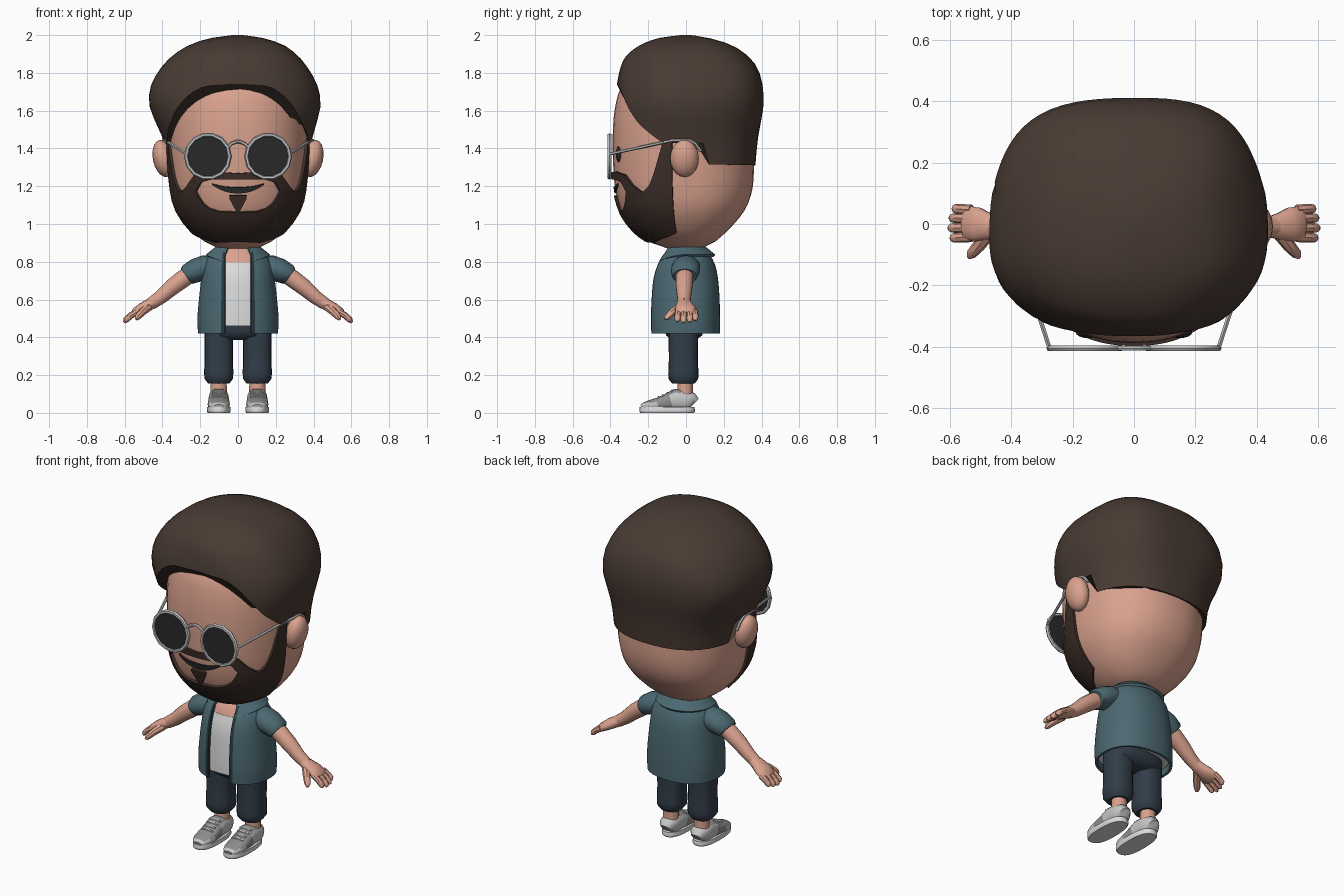
import bpy, bmesh, math
from mathutils import Vector

if "Cube" in bpy.data.objects:
    bpy.data.objects.remove(bpy.data.objects["Cube"])

def mat(name, r, g, b):
    m = bpy.data.materials.new(name)
    m.diffuse_color = (r, g, b, 1)
    m.use_nodes = True
    m.node_tree.nodes["Principled BSDF"].inputs["Base Color"].default_value = m.diffuse_color
    return m

SKIN = mat("skin", .70, .36, .27)
HAIR = mat("hair_brown", .066, .043, .033)
BEARD = mat("beard_brown", .045, .027, .021)
TEAL = mat("shirt_teal", .072, .14, .168)
DTEAL = mat("placket_dark_teal", .02, .04, .05)
NAVY = mat("trouser_navy", .031, .047, .066)
WHITE = mat("white", .72, .72, .72)
METAL = mat("light_grey", .56, .56, .56)
GREY = mat("mid_grey", .27, .27, .27)
BLACK = mat("lens_black", .022, .022, .022)

def finish(o, mats, angle=40):
    for m in mats:
        o.data.materials.append(m)
    bpy.ops.object.select_all(action='DESELECT')
    o.select_set(True)
    bpy.context.view_layer.objects.active = o
    for md in list(o.modifiers):
        bpy.ops.object.modifier_apply(modifier=md.name)
    bpy.ops.object.shade_smooth_by_angle(angle=math.radians(angle))
    return o

def grid(name, P, nu, nv, mats, wrap=True, caps=True, thick=0, rule=None, angle=40):
    """Surface from P(u, v) with u, v in 0..1; wrapped round u when closed."""
    bm = bmesh.new()
    n = nu if wrap else nu + 1
    V = [[bm.verts.new(P(i / nu, j / nv)) for i in range(n)] for j in range(nv + 1)]
    for j in range(nv):
        for i in range(nu):
            k = (i + 1) % n
            f = bm.faces.new((V[j][i], V[j][k], V[j + 1][k], V[j + 1][i]))
            if rule:
                f.normal_update()
                f.material_index = rule(f, i)
    if wrap and caps:
        bm.faces.new(V[0][::-1])
        bm.faces.new(V[-1])
    me = bpy.data.meshes.new(name)
    bm.to_mesh(me)
    bm.free()
    o = bpy.data.objects.new(name, me)
    bpy.context.collection.objects.link(o)
    if thick:
        s = o.modifiers.new("thickness", 'SOLIDIFY')
        s.thickness, s.offset = thick, -1
    return finish(o, mats, angle)

def lerp(T, x):
    for a, b in zip(T, T[1:]):
        if x <= b[0]:
            return a[1] + (b[1] - a[1]) * max(0, (x - a[0]) / (b[0] - a[0]))
    return T[-1][1]

def spline(T, z):
    """Smoothly interpolate every column of T at height z."""
    z = min(max(z, T[0][0]), T[-1][0])
    i = next(i for i in range(len(T) - 1) if z <= T[i + 1][0])
    a, b = T[i], T[i + 1]
    p, q = T[max(i - 1, 0)], T[min(i + 2, len(T) - 1)]
    h = b[0] - a[0]
    t = (z - a[0]) / h
    out = []
    for c in range(1, len(a)):
        m0 = (b[c] - p[c]) / (b[0] - p[0]) * h
        m1 = (q[c] - a[c]) / (q[0] - a[0]) * h
        out.append((2*t**3 - 3*t*t + 1)*a[c] + (t**3 - 2*t*t + t)*m0 + (3*t*t - 2*t**3)*b[c] + (t**3 - t*t)*m1)
    return out

def ring(xl, xr, yf, yb, deg, e):
    """Rounded cross-section point; 0 degrees is the front, 90 is +x."""
    s, c = math.sin(math.radians(deg)), math.cos(math.radians(deg))
    return (math.copysign(abs(s)**(2/e), s) * (xr if s > 0 else xl),
            -math.copysign(abs(c)**(2/e), c) * (yf if c > 0 else yb))

def on(T, deg, z, e=2.2, off=0, scale=1):
    x, yf, yb = [max(.01, v * scale + off) for v in spline(T, z)]
    return Vector((*ring(x, x, yf, yb, deg, e), z))

def loft(name, T, m, z0, z1, nv, nu=32, e=2.2, c=(0, 0), scale=1):
    return grid(name, lambda u, v: on(T, u*360, z0 + (z1 - z0)*v, e, 0, scale) + Vector((*c, 0)), nu, nv, [m])

def tube(name, pts, radii, m, n=10, rule=None, e=2, angle=40):
    P = [Vector(p) for p in pts]
    R = [r if isinstance(r, tuple) else (r, r) for r in radii]
    k = len(P) - 1
    def f(u, v):
        j = round(v * k)
        q = (P[min(j + 1, k)] - P[max(j - 1, 0)]).to_track_quat('Z', 'Y')
        x, y = ring(R[j][0], R[j][0], R[j][1], R[j][1], u * 360, e)
        return P[j] + q @ Vector((x, y, 0))
    return grid(name, f, n, k, m if isinstance(m, list) else [m], rule=rule, angle=angle)

def ball(name, loc, size, m, rot=(0, 0, 0)):
    bpy.ops.mesh.primitive_uv_sphere_add(segments=16, ring_count=10, location=loc, rotation=rot)
    o = bpy.context.object
    o.name, o.scale = name, size
    return finish(o, [m])

# Head
HEAD = [(.868, .10, .09, .08), (.90, .165, .19, .145), (.95, .235, .26, .205), (1.03, .30, .325, .28),
        (1.1, .335, .355, .325), (1.2, .355, .377, .354), (1.35, .367, .387, .36), (1.5, .37, .387, .36),
        (1.62, .362, .375, .35), (1.72, .34, .345, .33), (1.8, .27, .27, .27), (1.85, .1, .1, .1)]
loft("head", HEAD, SKIN, .868, 1.85, 24, 40)

# Hair: shell whose rim follows the hairline round the head
HS = [(1.28, .37, .37, .36, .362), (1.33, .373, .373, .36, .37), (1.43, .387, .387, .36, .378),
      (1.52, .43, .41, .37, .395), (1.63, .472, .435, .375, .415), (1.73, .462, .42, .367, .412),
      (1.82, .41, .375, .347, .385), (1.89, .345, .32, .312, .33), (1.95, .25, .24, .235, .235),
      (1.985, .14, .13, .14, .12), (2, .03, .03, .03, .03)]
RIM = [(0, 1.74), (18, 1.73), (28, 1.69), (38, 1.62), (52, 1.53), (74, 1.43), (100, 1.43), (105, 1.315), (180, 1.31)]
def hair(u, v):
    d = u * 360
    zb = lerp(RIM, min(d, 360 - d))
    z = zb + (2 - zb) * math.sin(v * math.pi / 2)
    w = 1 + .014 * math.sin(math.pi * v) * math.sin(math.radians(5 * d) + 4 * v)
    x, y = ring(*[r * w for r in spline(HS, z)], d, 2.45)
    return Vector((x, y, z))
grid("hair", hair, 72, 14, [HAIR], caps=True, thick=.05)

# Beard, moustache and mouth: patches laid over the face
def patch(name, a0, a1, lo, hi, nu, nv, m, off=.014, thick=.025):
    def f(u, v):
        d = a0 + (a1 - a0) * u
        l, h = lo(abs(d)), hi(abs(d))
        return on(HEAD, d, l + (h - l) * v, off=off)
    grid(name, f, nu, nv, [m], wrap=False, thick=thick)

TOP = [(0, 1.268), (18, 1.278), (36, 1.26), (46, 1.2), (55, 1.165), (62, 1.2), (67, 1.27), (74, 1.43), (81, 1.46)]
BOT = [(0, .905), (40, .90), (70, .93), (81, .95)]
CHIN = [(0, 1.06), (15, 1.063), (24, 1.078), (31, 1.11), (36, 1.17)]
LIP = [(0, 1.236), (20, 1.236), (30, 1.22), (36, 1.172)]
bot, top = (lambda d: lerp(BOT, d)), (lambda d: lerp(TOP, d))
patch("chin_beard", -36, 36, bot, lambda d: lerp(CHIN, d), 24, 6, BEARD)
patch("moustache", -36, 36, lambda d: lerp(LIP, d), top, 24, 2, BEARD)
for s, side in ((-1, "left"), (1, "right")):
    a, b = (36, 81) if s > 0 else (-81, -36)
    patch(side + "_jaw_beard", a, b, bot, top, 18, 9, BEARD)
patch("soul_patch", -6, 6, lambda d: 1.05 + .085 * d / 6, lambda d: 1.15, 4, 2, BEARD)
smile = lambda d, s: 1.178 + .032 * (d / 20)**2 + s * (.013 * (1 - (d / 20)**2) + .003)
patch("mouth", -20, 20, lambda d: smile(d, -1), lambda d: smile(d, 1), 16, 1, BLACK, .008, .009)

# Ears, eyes and round glasses
for s in (-1, 1):
    ball("ear", (s*.395, -.008, 1.347), (.056, .076, .10), SKIN, (0, s*.2, 0))
    ball("eye", (s*.15, -.352, 1.37), (.04, .02, .045), BLACK)
    bpy.ops.mesh.primitive_torus_add(location=(s*.16, -.405, 1.358), rotation=(math.pi/2, 0, 0),
                                     major_segments=14, minor_segments=6, major_radius=.115, minor_radius=.011)
    bpy.context.object.name = "glasses_rim"
    finish(bpy.context.object, [METAL])
    bpy.ops.mesh.primitive_cylinder_add(vertices=14, radius=.114, depth=.008, location=(s*.16, -.405, 1.358),
                                        rotation=(math.pi/2, 0, 0))
    bpy.context.object.name = "glasses_lens"
    finish(bpy.context.object, [BLACK])
    tube("glasses_arm", [(s*.275, -.405, 1.37), (s*.365, -.13, 1.43), (s*.39, -.07, 1.443), (s*.395, .02, 1.443),
                         (s*.395, .05, 1.425), (s*.392, .08, 1.385)], [.008]*6, METAL, 6)
tube("glasses_bridge", [(.06 * t, -.405, 1.437 - .035 * t * t) for t in (-1, -.6, -.2, .2, .6, 1)], [.009]*6, METAL, 6)

# Torso: open shirt over a tee
SHIRT = [(.42, .212, .19, .18), (.5, .215, .192, .18), (.62, .205, .188, .177), (.72, .193, .178, .168),
         (.79, .183, .155, .152), (.84, .15, .13, .125), (.885, .1, .085, .095)]
def shirt(u, v):
    z = .42 + .46 * v
    a = math.degrees(math.asin(min(1, .07 / spline(SHIRT, z)[0])**1.15))
    return on(SHIRT, a + (360 - 2*a) * u, z, 2.3)
grid("open_shirt", shirt, 60, 14, [TEAL, DTEAL], wrap=False, thick=.014, rule=lambda f, i: int(i in (0, 59)))
loft("tee", SHIRT, WHITE, .46, .795, 10, e=2.3, scale=.92)
loft("chest", SHIRT, SKIN, .74, .885, 6, e=2.3, scale=.91)
loft("neck", [(.8, .085, .085, .085), (.92, .085, .085, .085)], SKIN, .8, .92, 1, 20)
def collar(u, v):
    d = 28 + 304 * u
    front = max(0, math.cos(math.radians(d)))**2
    r = .108 + .062 * v
    x, y = ring(r, r, r - .01, r - .015, d, 2)
    return Vector((x, y, .888 - (.05 + .045 * front) * v))
grid("collar", lambda u, v: collar(u, 1 - v), 28, 3, [TEAL], wrap=False, thick=.016)

for s, side in ((-1, "left"), (1, "right")):
    # Sleeves, arms and hands
    tube(side + "_sleeve", [(s*.12, 0, .785), (s*.17, 0, .772), (s*.22, -.003, .755), (s*.268, -.006, .732), (s*.276, -.006, .726)],
         [(.06, .05), (.075, .064), (.077, .064), (.07, .055), (.062, .045)], TEAL, 18)
    tube(side + "_arm", [(s*.23, -.006, .75), (s*.29, -.008, .71), (s*.35, -.01, .665), (s*.41, -.01, .612), (s*.46, -.01, .578)],
         [.045, .047, .044, .037, .033], SKIN, 14)
    tube(side + "_palm", [(s*.44, -.01, .59), (s*.475, -.008, .57), (s*.51, -.002, .552), (s*.545, .002, .53), (s*.556, .002, .522)],
         [(.034, .03), (.045, .031), (.057, .029), (.058, .024), (.04, .014)], SKIN, 14)
    for y, L in ((-.042, .95), (-.012, 1.05), (.018, 1), (.046, .85)):
        tube(side + "_finger", [(s*.53, y, .538), (s*(.53 + .04*L), y*1.05, .538 - .024*L), (s*(.53 + .062*L), y*1.08, .538 - .046*L),
                                (s*(.53 + .069*L), y*1.08, .538 - .058*L)], [.017, .017, .015, .007], SKIN, 8)
    tube(side + "_thumb", [(s*.475, -.03, .56), (s*.505, -.07, .535), (s*.53, -.098, .508), (s*.537, -.108, .495)],
         [.024, .021, .017, .008], SKIN, 8)

    # Trouser legs and ankles
    LEG = [(.155, .056, .06, .06), (.165, .07, .074, .074), (.2, .077, .08, .08), (.28, .075, .077, .077), (.46, .076, .08, .08)]
    loft(side + "_trouser_leg", LEG, NAVY, .155, .46, 12, 20, 2.5, (s*.102, -.014))
    loft(side + "_ankle", [(.07, .045, .042, .042), (.17, .043, .04, .04)], SKIN, .07, .17, 2, 14, 2, (s*.102, -.004))

    # Shoes
    SOLE = [(0, .058, .142, .142), (.006, .063, .147, .147), (.03, .062, .145, .145)]
    loft(side + "_sole", SOLE, WHITE, 0, .03, 4, 28, 2.5, (s*.102, -.1))
    UP = [(.042, .085, .032), (.03, .108, .049), (0, .115, .053), (-.03, .125, .054), (-.055, .128, .054), (-.08, .112, .055),
          (-.11, .097, .057), (-.15, .08, .059), (-.19, .068, .055), (-.22, .056, .044), (-.236, .045, .028)]
    lace_zone = lambda f, i: int(f.normal.z > .6 and -.22 < f.calc_center_median().y < -.04
                                 or abs(f.normal.x) > .7 and -.14 < f.calc_center_median().y < -.08)
    tube(side + "_shoe_upper", [(s*.102, y, (t + .012) / 2) for y, t, w in UP], [(w, (t - .012) / 2) for y, t, w in UP],
         [METAL, GREY], 20, lace_zone, 2.5, 50)
    for y, z in ((-.075, .118), (-.098, .106), (-.122, .094), (-.146, .084)):
        tube(side + "_lace", [(s*.102 + x, y, z - 3 * x * x) for x in (-.036, -.015, .015, .036)], [.006]*4, WHITE, 6)

# Trouser hips
loft("trouser_hips", [(.385, .10, .07, .05), (.41, .16, .105, .085), (.5, .17, .12, .11)], NAVY, .385, .5, 5, 24, 2.5)
